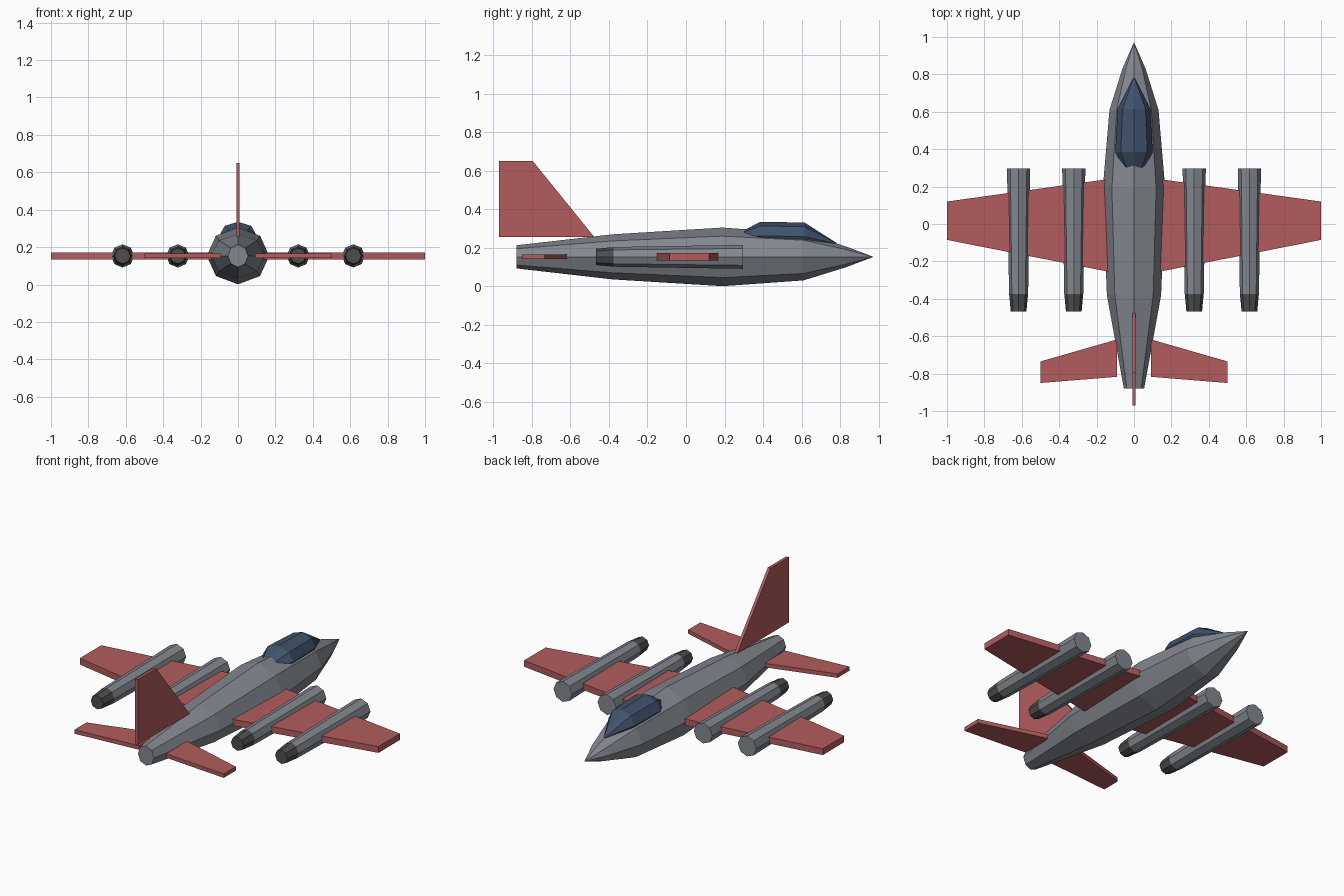
import bpy, bmesh, math

if "Cube" in bpy.data.objects:
    bpy.data.objects.remove(bpy.data.objects["Cube"])

def material(name, rgb):
    m = bpy.data.materials.new(name)
    m.diffuse_color = (*rgb, 1)
    m.use_nodes = True
    m.node_tree.nodes["Principled BSDF"].inputs["Base Color"].default_value = m.diffuse_color
    return m

GREY = material("hull grey", (0.225, 0.245, 0.275))
RED = material("wing red", (0.45, 0.107, 0.11))
BLUE = material("canopy blue", (0.052, 0.085, 0.15))
DARK = material("nozzle dark grey", (0.075, 0.075, 0.075))
ZC = 0.153  # height of the aircraft's centre line

def finish(bm, name, mat):
    bmesh.ops.recalc_face_normals(bm, faces=bm.faces)
    mesh = bpy.data.meshes.new(name)
    bm.to_mesh(mesh)
    bm.free()
    mesh.materials.append(mat)
    ob = bpy.data.objects.new(name, mesh)
    bpy.context.collection.objects.link(ob)
    return ob

def loft(name, mat, stations, x=0, sides=8):
    """Skin octagonal sections given as (y, centre z, half width, half height)."""
    bm = bmesh.new()
    rings = []
    for y, z, w, h in stations:
        rings.append([bm.verts.new((x + w * math.cos(a), y, z + h * math.sin(a)))
                      for a in (2 * math.pi * i / sides for i in range(sides))])
    for r, s in zip(rings, rings[1:]):
        for i in range(sides):
            j = (i + 1) % sides
            bm.faces.new((r[i], r[j], s[j], s[i]))
    bm.faces.new(rings[0])
    bm.faces.new(rings[-1])
    return finish(bm, name, mat)

def plate(name, mat, outline, offset):
    """Extrude a flat outline of 3D points by an offset vector."""
    bm = bmesh.new()
    face = bm.faces.new([bm.verts.new(p) for p in outline])
    ext = bmesh.ops.extrude_face_region(bm, geom=[face])
    bmesh.ops.translate(bm, vec=offset,
                        verts=[v for v in ext["geom"] if isinstance(v, bmesh.types.BMVert)])
    return finish(bm, name, mat)

# Body
loft("fuselage", GREY, [(-0.88, ZC, 0.054, 0.06), (-0.38, ZC, 0.145, 0.117),
                        (0.19, ZC, 0.167, 0.152), (0.61, ZC, 0.131, 0.122),
                        (0.83, ZC, 0.062, 0.054), (0.97, ZC, 0.001, 0.001)])
loft("canopy", BLUE, [(0.285, 0.262, 0.05, 0.02), (0.385, 0.262, 0.1, 0.073),
                      (0.615, 0.258, 0.087, 0.073), (0.78, 0.222, 0.004, 0.004)])

# Wings, tailplanes and engines on both sides
for side, s in (("left", -1), ("right", 1)):
    z = ZC - 0.019
    plate(side + "_wing", RED, [(s * x, y, z) for x, y in
          ((0.08, 0.248), (1, 0.12), (1, -0.085), (0.08, -0.266))], (0, 0, 0.038))
    z = ZC - 0.012
    plate(side + "_tailplane", RED, [(s * x, y, z) for x, y in
          ((0.09, -0.617), (0.5, -0.735), (0.5, -0.85), (0.09, -0.817))], (0, 0, 0.024))
    for place, x in (("inner", 0.322), ("outer", 0.617)):
        loft(f"{side}_{place}_engine", GREY,
             [(-0.375, ZC, 0.051, 0.051), (0.297, ZC, 0.062, 0.062)], s * x)
        loft(f"{side}_{place}_nozzle", DARK,
             [(-0.467, ZC, 0.042, 0.042), (-0.375, ZC, 0.0505, 0.0505)], s * x)

# Upright tail fin
plate("tail_fin", RED, [(-0.009, y, z) for y, z in
      ((-0.97, 0.255), (-0.475, 0.255), (-0.795, 0.65), (-0.97, 0.65))], (0.018, 0, 0))
